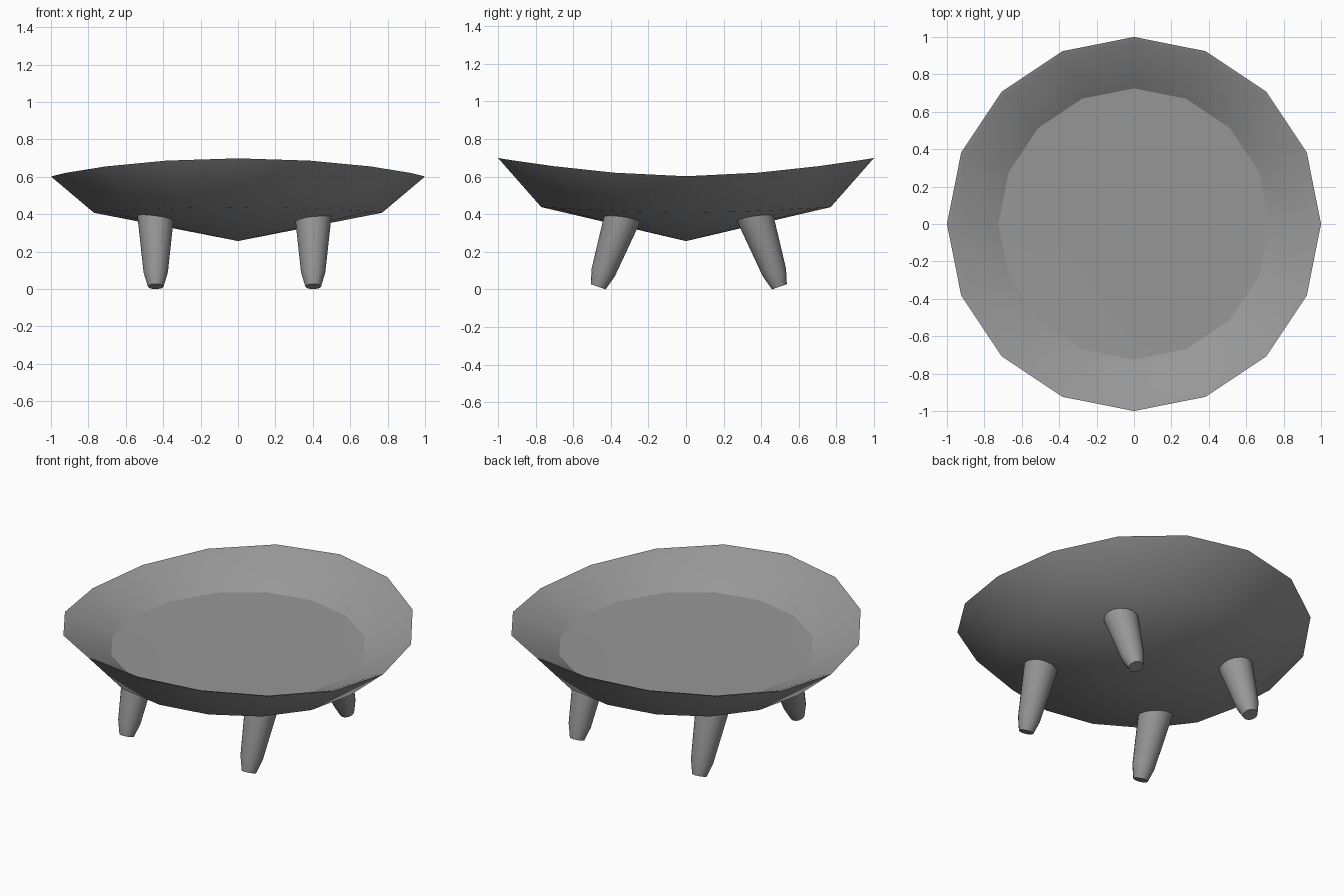
import bpy, bmesh, math
from mathutils import Matrix, Vector

if "Cube" in bpy.data.objects:
    bpy.data.objects.remove(bpy.data.objects["Cube"])

SIDES = 16

grey = bpy.data.materials.new("dark_grey")
grey.diffuse_color = (0.31, 0.31, 0.31, 1)
grey.use_nodes = True
grey.node_tree.nodes["Principled BSDF"].inputs["Base Color"].default_value = grey.diffuse_color


def finish(name, bm, angle):
    me = bpy.data.meshes.new(name)
    bm.to_mesh(me)
    bm.free()
    me.materials.append(grey)
    ob = bpy.data.objects.new(name, me)
    bpy.context.collection.objects.link(ob)
    bpy.ops.object.select_all(action='DESELECT')
    ob.select_set(True)
    bpy.context.view_layer.objects.active = ob
    bpy.ops.object.shade_smooth_by_angle(angle=math.radians(angle))
    return ob


def ring(bm, radius, z, lift=0.0):
    # lift raises the ring toward its front and back
    verts = []
    for i in range(SIDES):
        a = 2 * math.pi * i / SIDES
        s = math.sin(a)
        verts.append(bm.verts.new((radius * math.cos(a), radius * s,
                                   z + lift * abs(s) ** 1.7)))
    return verts


def bridge(bm, a, b):
    n = len(a)
    for i in range(n):
        j = (i + 1) % n
        bm.faces.new((a[i], a[j], b[j], b[i]))


def fan(bm, loop, z):
    tip = bm.verts.new((0, 0, z))
    for i in range(len(loop)):
        bm.faces.new((loop[i], loop[(i + 1) % len(loop)], tip))


# Bowl: pointed underside, flared wall, thin curved rim, sloping inside
bm = bmesh.new()
rings = [ring(bm, r, z, lift) for r, z, lift in (
    (0.77, 0.408, 0.03), (1.0, 0.602, 0.097),
    (0.975, 0.598, 0.092), (0.725, 0.497, 0.02))]
for a, b in zip(rings, rings[1:]):
    bridge(bm, a, b)
fan(bm, rings[0][::-1], 0.257)
finish("bowl", bm, 60)

# Floor: flat disc inside the bowl with its own crisp edge
bm = bmesh.new()
fan(bm, ring(bm, 0.725, 0.497, 0.02), 0.507)
finish("bowl_floor", bm, 35)

# Legs: tapered pegs with a narrowed foot, splayed to front and back
FOOT_TO_TOP = ((0.042, 0.0), (0.065, 0.08), (0.1, 0.42))
for row, y, tilt in (("front", -0.467, -0.335), ("back", 0.497, 0.335)):
    for side, x in (("left", -0.44), ("right", 0.402)):
        bm = bmesh.new()
        loops = [ring(bm, r, z) for r, z in FOOT_TO_TOP]
        for a, b in zip(loops, loops[1:]):
            bridge(bm, a, b)
        bm.faces.new(loops[0][::-1])
        bm.faces.new(loops[-1])
        bm.transform(Matrix.Translation(Vector((x, y, 0.014)))
                     @ Matrix.Rotation(tilt, 4, 'X'))
        finish(f"{row}_{side}_leg", bm, 60)
